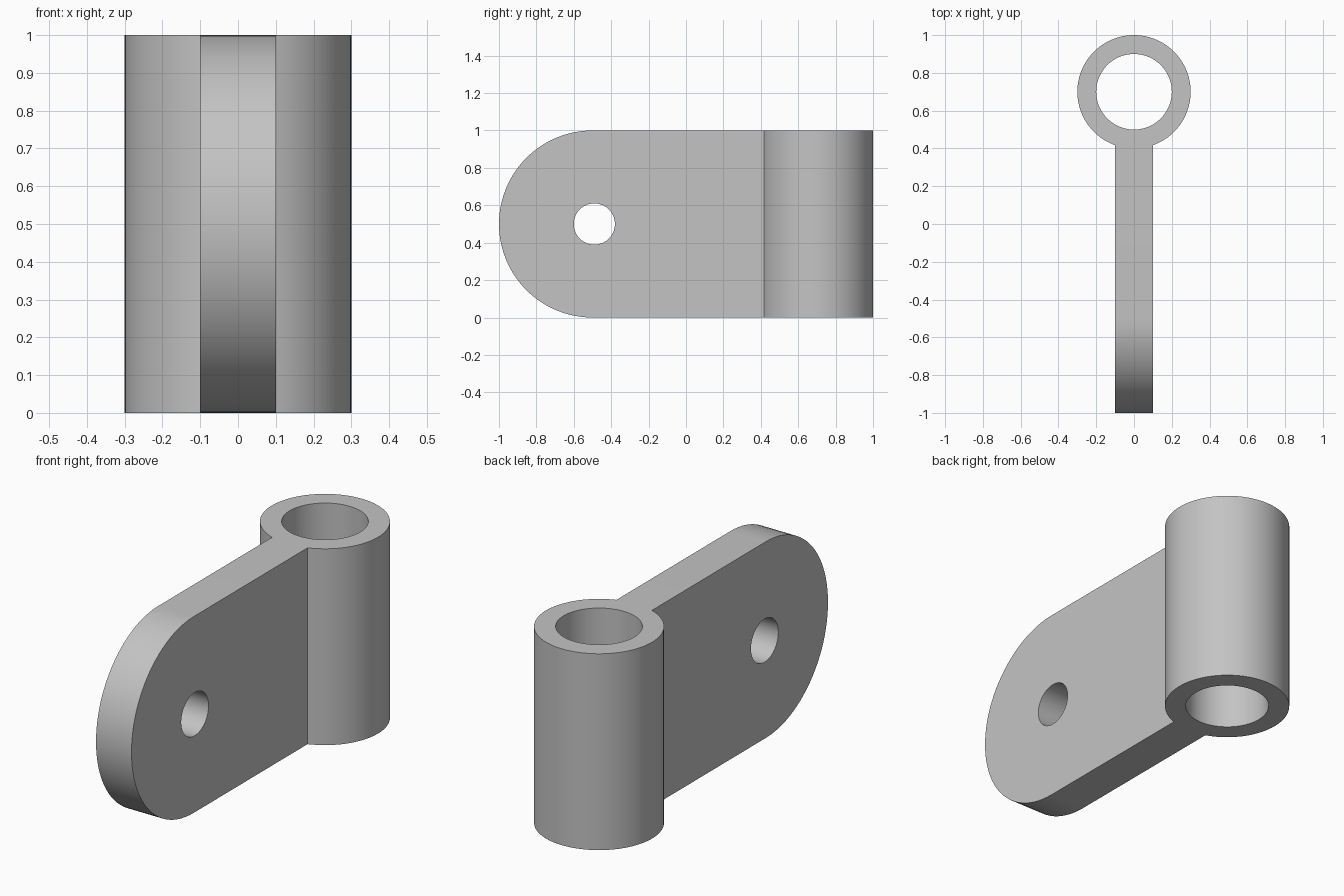
import bpy, bmesh, math
from mathutils import Matrix, Vector

if "Cube" in bpy.data.objects:
    bpy.data.objects.remove(bpy.data.objects["Cube"], do_unlink=True)

HEIGHT, THICK = 1.0, 0.2
MID_Z = HEIGHT / 2
TUBE_Y, HOLE_Y = 0.7, -0.49

grey = bpy.data.materials.new("light grey")
grey.use_nodes = True
colour = (0.55, 0.55, 0.55, 1)
grey.diffuse_color = colour
grey.node_tree.nodes["Principled BSDF"].inputs["Base Color"].default_value = colour


def add_object(name, bm):
    mesh = bpy.data.meshes.new(name)
    bmesh.ops.recalc_face_normals(bm, faces=bm.faces)
    bm.to_mesh(mesh)
    bm.free()
    mesh.materials.append(grey)
    obj = bpy.data.objects.new(name, mesh)
    bpy.context.collection.objects.link(obj)
    return obj


def cylinder(name, radius, depth, centre, axis="Z"):
    bm = bmesh.new()
    turn = Matrix.Rotation(math.pi / 2, 4, "Y") if axis == "X" else Matrix()
    bmesh.ops.create_cone(bm, cap_ends=True, segments=96, radius1=radius, radius2=radius,
                          depth=depth, matrix=Matrix.Translation(centre) @ turn)
    return add_object(name, bm)


def combine(target, other, operation):
    mod = target.modifiers.new(operation.title(), "BOOLEAN")
    mod.operation, mod.solver, mod.object = operation, "EXACT", other
    bpy.context.view_layer.objects.active = target
    bpy.ops.object.modifier_apply(modifier=mod.name)
    bpy.data.objects.remove(other, do_unlink=True)


# Plate: round-nosed profile in the YZ plane, running into the tube wall
bm = bmesh.new()
steps = 48
profile = [(0.6, 0), (0.6, HEIGHT)]
for i in range(steps + 1):
    a = math.pi / 2 + math.pi * i / steps
    profile.append((-0.5 + MID_Z * math.cos(a), MID_Z + MID_Z * math.sin(a)))
face = bm.faces.new([bm.verts.new((-THICK / 2, y, z)) for y, z in profile])
side = bmesh.ops.extrude_face_region(bm, geom=[face])
bmesh.ops.translate(bm, vec=Vector((THICK, 0, 0)),
                    verts=[v for v in side["geom"] if isinstance(v, bmesh.types.BMVert)])
bracket = add_object("hinge_bracket", bm)

# Upright tube joined to the plate, then its bore and the cross hole
combine(bracket, cylinder("tube", 0.3, HEIGHT, (0, TUBE_Y, MID_Z)), "UNION")
combine(bracket, cylinder("bore_cutter", 0.2, 2, (0, TUBE_Y, MID_Z)), "DIFFERENCE")
combine(bracket, cylinder("hole_cutter", 0.11, 1, (0, HOLE_Y, MID_Z), "X"), "DIFFERENCE")

# Smooth curved walls with crisp edges
bpy.ops.object.select_all(action="DESELECT")
bracket.select_set(True)
bpy.context.view_layer.objects.active = bracket
bpy.ops.object.shade_smooth_by_angle(angle=math.radians(30))
